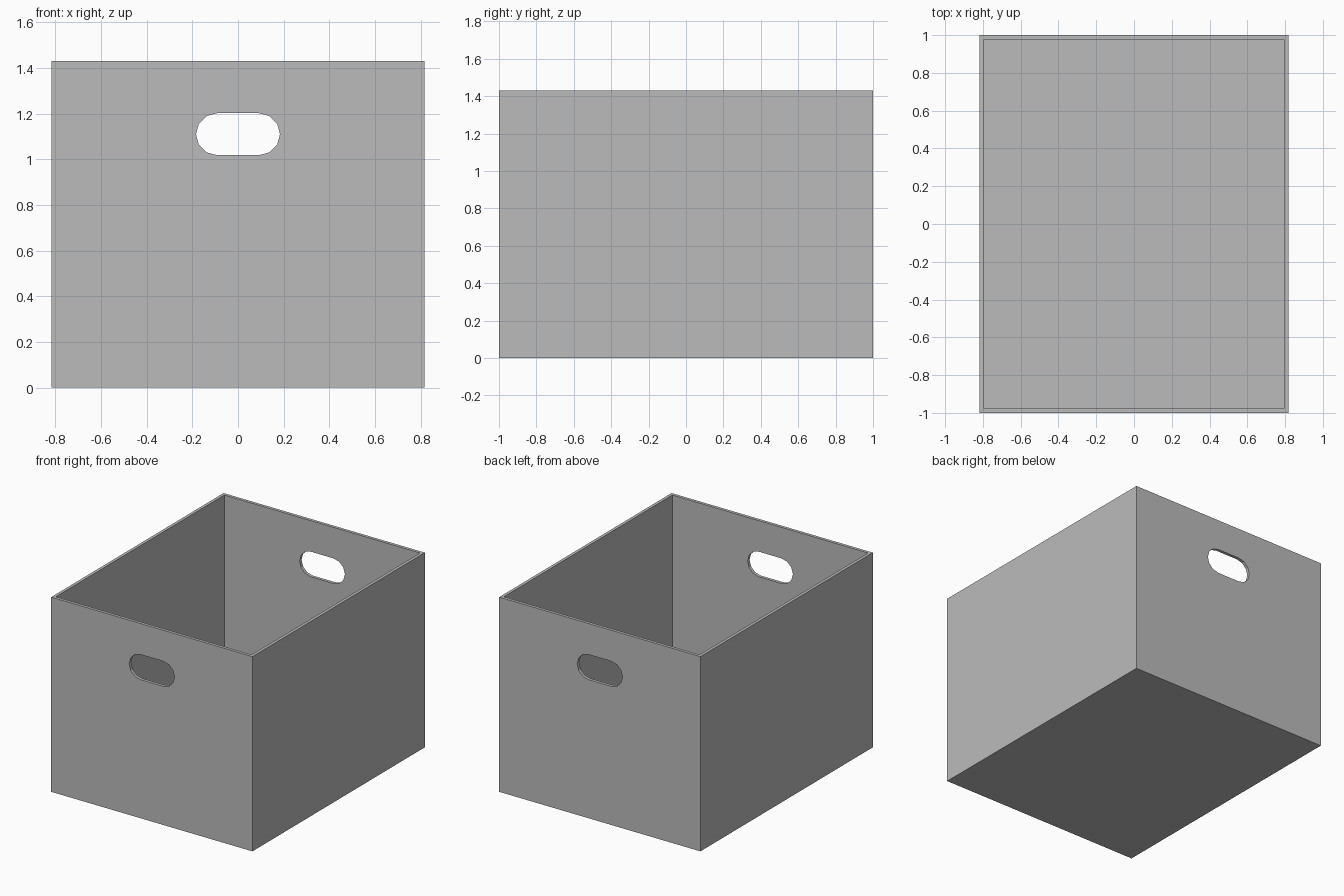
import bpy, bmesh, math
from mathutils import Vector

WIDTH, DEPTH, HEIGHT, WALL = 1.635, 2.0, 1.43, 0.0225
SLOT_Z, SLOT_R, ARC_STEPS = 1.11, 0.092, 6

if "Cube" in bpy.data.objects:
    bpy.data.objects.remove(bpy.data.objects["Cube"], do_unlink=True)


def make_material(name, colour):
    mat = bpy.data.materials.new(name)
    mat.use_nodes = True
    mat.diffuse_color = colour
    mat.node_tree.nodes["Principled BSDF"].inputs["Base Color"].default_value = colour
    return mat


def make_object(name, bm, mat):
    bmesh.ops.recalc_face_normals(bm, faces=bm.faces)
    mesh = bpy.data.meshes.new(name)
    bm.to_mesh(mesh)
    bm.free()
    mesh.materials.append(mat)
    obj = bpy.data.objects.new(name, mesh)
    bpy.context.collection.objects.link(obj)
    return obj


grey = make_material("plain grey", (0.5, 0.5, 0.5, 1))

# Open box: inset the top face and sink it down to the floor
bm = bmesh.new()
bmesh.ops.create_cube(bm, size=1)
bmesh.ops.scale(bm, vec=(WIDTH, DEPTH, HEIGHT), verts=bm.verts)
bmesh.ops.translate(bm, vec=(0, 0, HEIGHT / 2), verts=bm.verts)
top = max(bm.faces, key=lambda f: f.calc_center_median().z)
bmesh.ops.inset_region(bm, faces=[top], thickness=WALL, use_even_offset=True)
sunk = bmesh.ops.extrude_face_region(bm, geom=[top])
floor = [v for v in sunk["geom"] if isinstance(v, bmesh.types.BMVert)]
bmesh.ops.translate(bm, vec=(0, 0, WALL - HEIGHT), verts=floor)
if top.is_valid:
    bmesh.ops.delete(bm, geom=[top], context="FACES_ONLY")
storage_box = make_object("storage_box", bm, grey)

# Rounded slot that runs through both end walls
bm = bmesh.new()
outline = []
for side in (1, -1):
    for i in range(ARC_STEPS + 1):
        a = math.pi * i / ARC_STEPS - math.pi / 2
        x = side * (SLOT_R + SLOT_R * math.cos(a))
        z = SLOT_Z + side * SLOT_R * math.sin(a)
        outline.append(bm.verts.new((x, -DEPTH, z)))
slot = bm.faces.new(outline)
far = bmesh.ops.extrude_face_region(bm, geom=[slot])
bmesh.ops.translate(bm, vec=(0, 2 * DEPTH, 0),
                    verts=[v for v in far["geom"] if isinstance(v, bmesh.types.BMVert)])
cutter = make_object("handle_cutter", bm, grey)
cutter.hide_render = True

# Cut the hand holes, then drop the cutter
cut = storage_box.modifiers.new("hand_holes", "BOOLEAN")
cut.operation = "DIFFERENCE"
cut.solver = "EXACT"
cut.object = cutter
bpy.context.view_layer.objects.active = storage_box
bpy.ops.object.modifier_apply(modifier=cut.name)
bpy.data.objects.remove(cutter, do_unlink=True)
